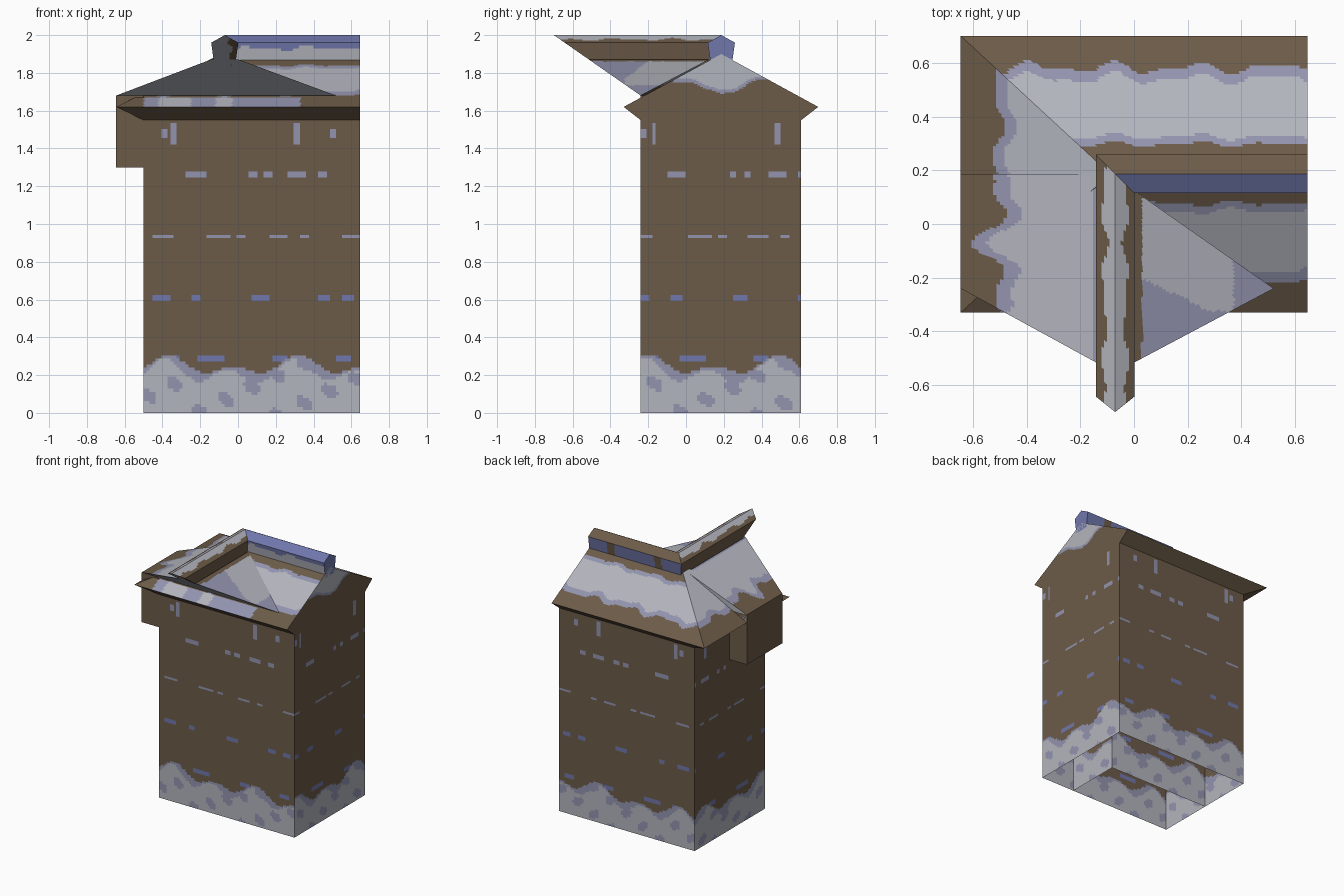
import bpy, bmesh
from math import sin, cos, pi, ceil
from mathutils import Vector

default_cube = bpy.data.objects.get("Cube")
if default_cube:
    bpy.data.objects.remove(default_cube, do_unlink=True)


def make_material(name, colour):
    mat = bpy.data.materials.new(name)
    mat.use_nodes = True
    mat.diffuse_color = (*colour, 1)
    mat.node_tree.nodes["Principled BSDF"].inputs["Base Color"].default_value = (*colour, 1)
    return mat


BROWN, SNOW, LILAC, BLUE = range(4)
PALETTE = [
    make_material("brown timber", (.15, .105, .065)),
    make_material("pale snow", (.45, .46, .51)),
    make_material("lilac snow edge", (.29, .295, .43)),
    make_material("blue frost", (.16, .185, .41)),
]

# Main dimensions
LEFT, RIGHT, FRONT, BACK = -.5, .645, -.24, .61
WALL_TOP, EAVE, RIDGE = 1.55, 1.62, 1.9
EAVE_LEFT, EAVE_FRONT, EAVE_BACK = -.645, -.33, .7
MID = .187                 # y of the main ridge and back of the wing
WING_X, WING_EAVE, WING_TOP = -.07, 1.68, 1.872
CELL = .016


def slant(z):
    """y of the forward-leaning gable plane at height z."""
    return FRONT - (z - WING_EAVE) * 1.437


def build(name, panels):
    """Join gridded four-cornered panels, coloured face by face with a rule."""
    bm = bmesh.new()
    for corners, rule in panels:
        a, b, c, d = (Vector(p) for p in corners)
        nu = max(1, ceil(max((b - a).length, (c - d).length) / CELL))
        nv = max(1, ceil(max((d - a).length, (c - b).length) / CELL))
        if not callable(rule):
            nu = nv = 1
        grid = [[bm.verts.new(a.lerp(b, i / nu).lerp(d.lerp(c, i / nu), j / nv))
                 for i in range(nu + 1)] for j in range(nv + 1)]
        for j in range(nv):
            for i in range(nu):
                f = bm.faces.new((grid[j][i], grid[j][i + 1], grid[j + 1][i + 1], grid[j + 1][i]))
                f.material_index = rule(f.calc_center_median()) if callable(rule) else rule
    bmesh.ops.remove_doubles(bm, verts=bm.verts, dist=.0005)
    mesh = bpy.data.meshes.new(name)
    bm.to_mesh(mesh)
    bm.free()
    for mat in PALETTE:
        mesh.materials.append(mat)
    obj = bpy.data.objects.new(name, mesh)
    bpy.context.collection.objects.link(obj)
    return obj


# Painted rules: drifted snow at the foot, frost dashes, hanging marks
DASHES = [
    (.285, BLUE, [(-.35, .04), (-.14, .07), (.23, .04), (.56, .04)]),
    (.61, BLUE, [(-.41, .05), (-.22, .03), (.12, .04), (.45, .03), (.58, .03)]),
    (.935, LILAC, [(-.4, .06), (-.1, .06), (.02, .02), (.21, .05), (.35, .02), (.6, .05)]),
    (1.26, LILAC, [(-.22, .05), (.08, .02), (.16, .02), (.31, .05), (.45, .02)]),
]
MARKS = [(-.39, .03), (-.34, .06), (.31, .06), (.5, .03)]


def wall_colour(u, z):
    drift = .245 + .03 * cos(2 * pi * (u + .37) / .345) + .03 * cos(2 * pi * (u + .37) / .69)
    if z < drift:
        edge = z > drift - .035 - .025 * sin(u * 19)
        blob = sin(23 * u + 3) * sin(30 * z + 9 * u) > .55
        return LILAC if edge or blob else SNOW
    for height, colour, runs in DASHES:
        if abs(z - height) < .014 and any(abs(u - m) < h for m, h in runs):
            return colour
    if any(abs(u - m) < .013 and abs(z - 1.48) < h for m, h in MARKS):
        return LILAC
    return BROWN


def along_x(p):
    return wall_colour(p.x, p.z)


def along_y(p):
    return wall_colour(p.y - .17, p.z)


def band(value, low, high):
    """Snow between two heights with a lilac fringe and bare timber outside."""
    if not low < value < high:
        return BROWN
    return SNOW if low + .022 < value < high - .015 else LILAC


def wave(u):
    return .009 * sin(u * 21) + .006 * sin(u * 37 + 1)


def roof_x(p):
    if p.y < FRONT and -.5 < p.x < .33:
        return SNOW if -.12 < p.x < -.03 or -.42 < p.x < -.25 else LILAC
    return band(p.z, 1.685 + wave(p.x), 1.84 + wave(p.x) / 2)


def roof_y(p):
    return band(p.z, 1.69 + wave(p.y), RIDGE)


def wing_left(p):
    return band(p.z, 1.725 + wave(p.y) * 2, 1.88)


def wing_right(p):
    if p.x < .03:
        return BROWN
    return LILAC if p.y < -.2 - .4 * p.x + wave(p.x) or p.z < 1.735 else SNOW


def gable(p):
    low = 1.69 + .3 * abs(p.y - MID) + wave(p.y)
    return BROWN if p.z < low else LILAC if p.z < low + .02 else SNOW


def upright(p, q, z0, z1, rule):
    """Vertical wall panel from plan point p to q."""
    return [(*p, z0), (*q, z0), (*q, z1), (*p, z1)], rule


# Hollow main walls
fl, fr, br, bl = (LEFT, FRONT), (RIGHT, FRONT), (RIGHT, BACK), (LEFT, BACK)
build("main_walls", [
    upright(fl, fr, 0, WALL_TOP, along_x), upright(fr, br, 0, WALL_TOP, along_y),
    upright(br, bl, 0, WALL_TOP, along_x), upright(bl, fl, 0, WALL_TOP, along_y),
])

# Inner walls of the wing, seen through the open base
corner = (.36, MID)
build("inner_wing_walls", [
    upright((.36, FRONT), corner, 0, WALL_TOP, along_y),
    upright(corner, (LEFT, MID), 0, WALL_TOP, along_x),
])

# Jetty box hanging out on the side
jf, jb = (EAVE_LEFT, FRONT), (EAVE_LEFT, MID)
build("side_jetty", [
    upright(jf, fl, 1.3, WING_EAVE, BROWN),
    upright(jb, jf, 1.3, WING_EAVE, BROWN),
    upright((LEFT, MID), jb, 1.3, WING_EAVE, BROWN),
    ([(*jb, 1.3), (LEFT, MID, 1.3), (*fl, 1.3), (*jf, 1.3)], BROWN),
])

# Main roof: hipped on one end, flush gable on the other
efl, efr = (EAVE_LEFT, EAVE_FRONT, EAVE), (RIGHT, EAVE_FRONT, EAVE)
ebl, ebr = (EAVE_LEFT, EAVE_BACK, EAVE), (RIGHT, EAVE_BACK, EAVE)
top_l, top_r = (-.09, MID, RIDGE), (RIGHT, MID, RIDGE)
wfl, wfr, wbr, wbl = ((*p, WALL_TOP) for p in (fl, fr, br, bl))
build("main_roof", [
    ([efl, efr, top_r, top_l], roof_x),
    ([ebr, ebl, top_l, top_r], roof_x),
    ([ebl, efl, top_l, top_l], roof_y),
])
build("gable_end", [
    ([wfr, wbr, ebr, efr], BROWN),
    ([efr, ebr, top_r, top_r], gable),
])
build("eave_soffit", [
    ([wfl, wfr, efr, efl], BROWN),
    ([wbr, wbl, ebl, ebr], BROWN),
    ([wbl, wfl, efl, ebl], BROWN),
])

# Wing roof with its forward-leaning gable
wl, wr = (EAVE_LEFT, FRONT, WING_EAVE), (.52, FRONT, WING_EAVE)
wb = (EAVE_LEFT, MID, WING_EAVE)
tip_y = slant(WING_TOP)
tip_l, tip_r = (-.14, tip_y, WING_TOP), (0, tip_y, WING_TOP)
back_l, back_r = (-.14, MID, WING_TOP), (0, .125, WING_TOP)
build("wing_roof", [
    ([wb, wl, tip_l, back_l], wing_left),
    ([tip_r, wr, back_r, back_r], wing_right),
    ([wl, tip_r, tip_l, tip_l], SNOW),
    ([wb, back_l, (EAVE_LEFT, MID, EAVE), (EAVE_LEFT, MID, EAVE)], SNOW),
])
build("wing_gable_underside", [([wl, wr, tip_r, tip_r], SNOW)])

# Ridge caps: one five-sided profile, mitred where the two meet
PROFILE = [(-.055, 1.84), (-.072, 1.96), (0, 2), (.072, 1.96), (.055, 1.84)]


def ridge_cap(name, start, end, rules, cap_rule):
    s = [start(o, z) for o, z in PROFILE]
    e = [end(o, z) for o, z in PROFILE]
    panels = [([s[i], e[i], e[i + 1], s[i + 1]], rules[i]) for i in range(4)]
    panels.append(([e[0], e[4], e[3], e[1]], cap_rule))
    panels.append(([e[1], e[3], e[2], e[2]], cap_rule))
    build(name, panels)


def cap_front_side(p):
    return BLUE if p.z > 1.93 + wave(p.x) else SNOW


def cap_top(p):
    return SNOW if abs(p.x - WING_X) < .04 + wave(p.y) else BROWN


def cap_back_side(p):
    return BROWN if sin(p.x * 17) + sin(p.x * 31) > 1.3 else BLUE


def cap_tip(p):
    return BROWN if p.x > WING_X + .03 + wave(p.z * 3) else SNOW


ridge_cap("main_ridge_cap",
          lambda o, z: (WING_X - o, MID + o, z), lambda o, z: (RIGHT, MID + o, z),
          [cap_front_side, BLUE, BROWN, cap_back_side], BLUE)
ridge_cap("wing_ridge_cap",
          lambda o, z: (WING_X + o, MID - o, z), lambda o, z: (WING_X + o, slant(z), z),
          [BROWN, cap_top, cap_top, BROWN], cap_tip)
